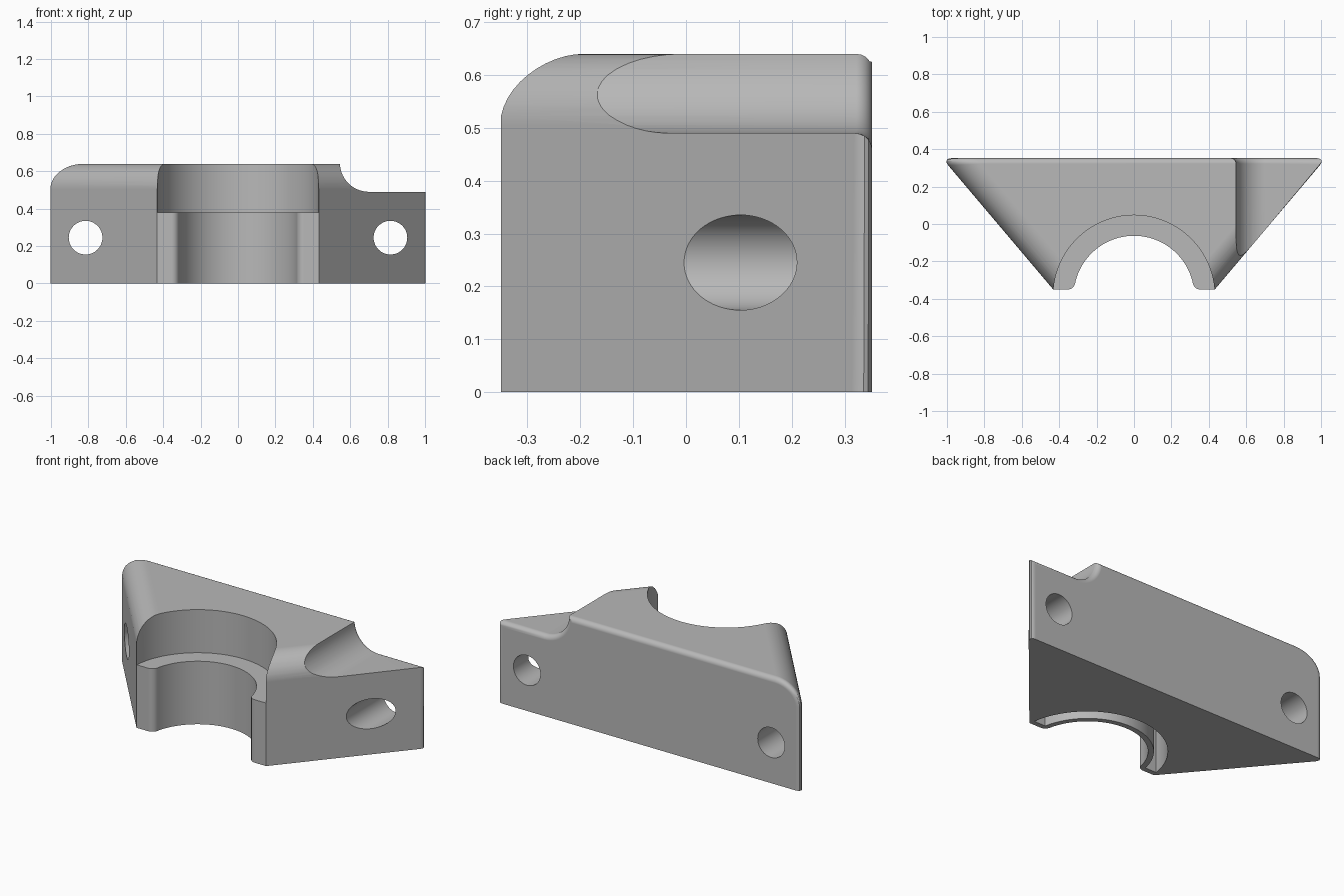
import bpy, bmesh
from math import sin, cos, pi, asin, atan2, sqrt

if "Cube" in bpy.data.objects:
    bpy.data.objects.remove(bpy.data.objects["Cube"], do_unlink=True)

HEIGHT, FRONT, BACK = 0.64, -0.35, 0.352
BORE_Y = -0.385          # axis of the half-round bore


def arc(cx, cy, r, a0, a1, n):
    return [(cx + r * cos(a0 + (a1 - a0) * i / n), cy + r * sin(a0 + (a1 - a0) * i / n))
            for i in range(n + 1)]


def prism(name, outline, lo, hi, axis="z"):
    """Extrude a flat outline along z, or along y for outlines drawn in x and z."""
    place = (lambda p, d: (p[0], p[1], d)) if axis == "z" else (lambda p, d: (p[0], d, p[1]))
    bm = bmesh.new()
    a = [bm.verts.new(place(p, lo)) for p in outline]
    b = [bm.verts.new(place(p, hi)) for p in outline]
    bm.faces.new(a)
    bm.faces.new(b)
    for i in range(len(a)):
        j = (i + 1) % len(a)
        bm.faces.new((a[i], a[j], b[j], b[i]))
    bmesh.ops.recalc_face_normals(bm, faces=bm.faces)
    mesh = bpy.data.meshes.new(name)
    bm.to_mesh(mesh)
    bm.free()
    obj = bpy.data.objects.new(name, mesh)
    bpy.context.collection.objects.link(obj)
    return obj


def make_active(obj):
    bpy.ops.object.select_all(action="DESELECT")
    obj.select_set(True)
    bpy.context.view_layer.objects.active = obj


def cut(obj, cutter):
    mod = obj.modifiers.new("cut", "BOOLEAN")
    mod.operation, mod.solver, mod.object = "DIFFERENCE", "EXACT", cutter
    make_active(obj)
    bpy.ops.object.modifier_apply(modifier=mod.name)
    bpy.data.objects.remove(cutter, do_unlink=True)


def bevel(obj, rule, **options):
    bm = bmesh.new()
    bm.from_mesh(obj.data)
    bmesh.ops.remove_doubles(bm, verts=bm.verts, dist=0.0001)
    edges = [e for e in bm.edges if rule(e.verts[0].co, e.verts[1].co)]
    bmesh.ops.bevel(bm, geom=edges, affect="EDGES", profile=0.5, clamp_overlap=False, **options)
    bm.to_mesh(obj.data)
    bm.free()


# Wedge-shaped block with large rounds along the slanted top edges
block = prism("clamp_block", [(-0.432, FRONT), (0.432, FRONT), (1.026, BACK), (-1.026, BACK)], 0, HEIGHT)
bevel(block, lambda p, q: min(p.z, q.z) > 0.6 and abs(p.y - q.y) > 0.1,
      offset=0.135, offset_type="OFFSET", segments=12)

# Lowered shoulder on the left with a concave run-out
shoulder = arc(0.70, 0.645, 0.155, pi, 1.5 * pi, 14) + [(1.3, 0.49), (1.3, 0.9), (0.545, 0.9)]
cut(block, prism("shoulder_cutter", shoulder, -1, 1, "y"))

# Small round around the back face, leaving the base edge sharp
bevel(block, lambda p, q: min(p.y, q.y) > BACK - 0.001 and max(p.z, q.z) > 0.01,
      offset=0.042, offset_type="WIDTH", segments=5)

# Wide upper bore
cut(block, prism("upper_bore_cutter", arc(0, BORE_Y, 0.432, 0, 2 * pi, 128)[:-1], 0.38, 1))

# Narrow lower bore whose mouth corners are rounded
r, f = 0.322, 0.04
dy = FRONT + f - BORE_Y
fx = sqrt((r + f) ** 2 - dy ** 2)
a = atan2(dy, fx)
mouth = (arc(0, BORE_Y, r, a, pi - a, 64)
         + arc(-fx, FRONT + f, f, -a, -pi / 2, 8)[1:]
         + [(-fx, -0.6), (fx, -0.6)]
         + arc(fx, FRONT + f, f, 1.5 * pi, pi + a, 8)[:-1])
cut(block, prism("lower_bore_cutter", mouth, -0.1, 0.5))

# Hollow under the ledge, open at the base
ro, ri, wall = 0.427, 0.353, FRONT + 0.03 - BORE_Y
ao, ai = asin(wall / ro), asin(wall / ri)
groove = arc(0, BORE_Y, ro, ao, pi - ao, 64) + arc(0, BORE_Y, ri, pi - ai, ai, 64)
cut(block, prism("groove_cutter", groove, -0.1, 0.345))

# Two bolt holes running front to back
for side in (-1, 1):
    hole = arc(side * 0.815, 0.245, 0.09, 0, 2 * pi, 64)[:-1]
    cut(block, prism("bolt_hole_cutter", hole, -1, 1, "y"))

# Plain grey finish
grey = bpy.data.materials.new("plain_grey")
grey.use_nodes = True
colour = (0.48, 0.48, 0.48, 1)
grey.diffuse_color = colour
grey.node_tree.nodes["Principled BSDF"].inputs["Base Color"].default_value = colour
block.data.materials.clear()
block.data.materials.append(grey)
for face in block.data.polygons:
    face.material_index = 0

# Smooth rounds, crisp edges, flat faces kept flat
make_active(block)
bpy.ops.object.shade_smooth_by_angle(angle=pi / 6)
weighted = block.modifiers.new("flat_face_normals", "WEIGHTED_NORMAL")
weighted.keep_sharp = True
